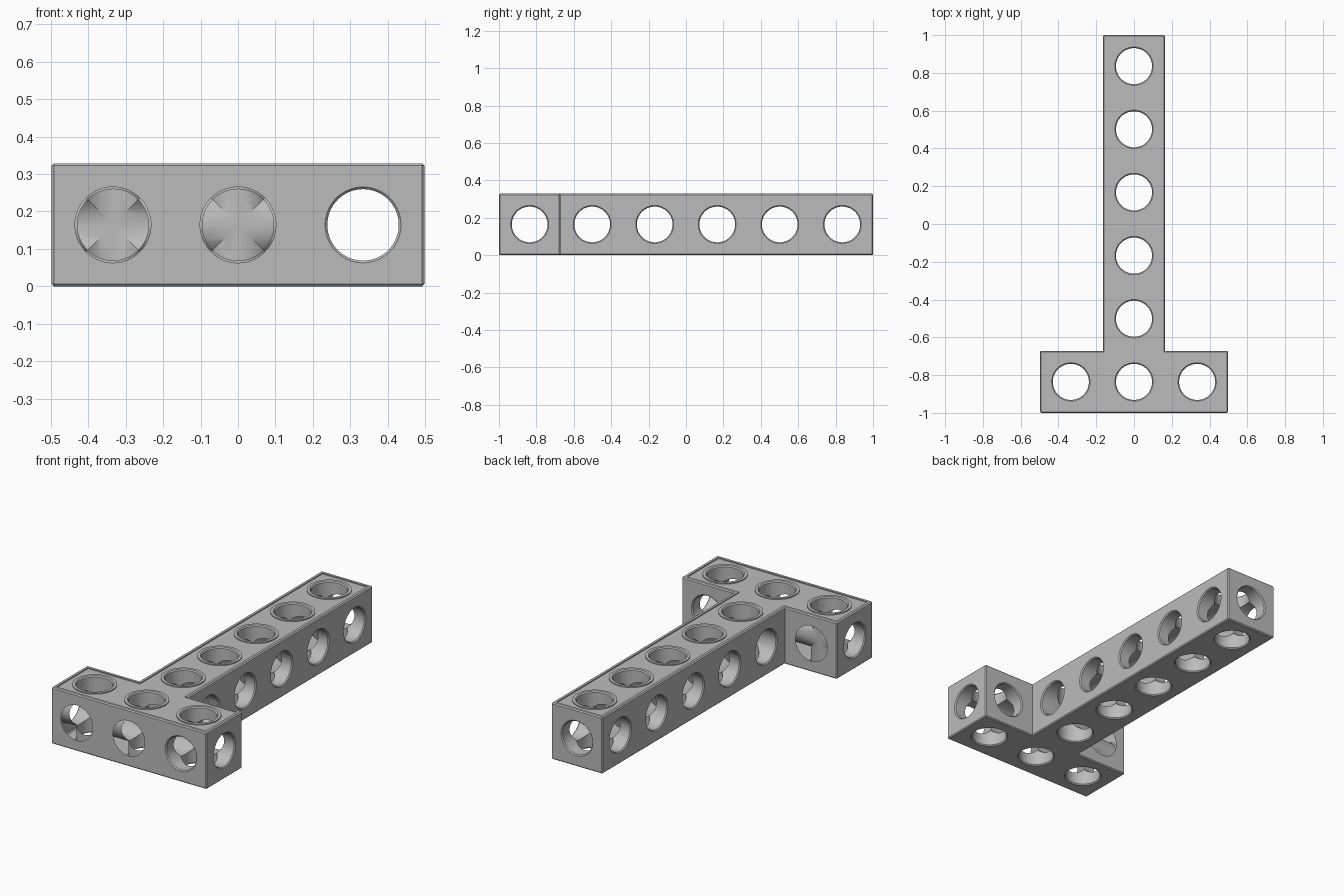
import bpy
import bmesh
import math
from mathutils import Matrix, Vector

PITCH, GAP = 0.3343, 0.006
SIZE = PITCH - GAP              # beam thickness
HALF = SIZE / 2
BAR = PITCH * 1.5 - GAP / 2     # half length of the crossbar
END = 1.0                       # half length of the stem
CHAMFER, BORE = 0.006, 0.0955
SEGMENTS = 48

if "Cube" in bpy.data.objects:
    bpy.data.objects.remove(bpy.data.objects["Cube"])

grey = bpy.data.materials.new("grey")
grey.use_nodes = True
grey.diffuse_color = (0.5, 0.5, 0.5, 1)
grey.node_tree.nodes["Principled BSDF"].inputs["Base Color"].default_value = (0.5, 0.5, 0.5, 1)


def finish(bm, name):
    bmesh.ops.recalc_face_normals(bm, faces=bm.faces)
    mesh = bpy.data.meshes.new(name)
    bm.to_mesh(mesh)
    bm.free()
    mesh.materials.append(grey)
    obj = bpy.data.objects.new(name, mesh)
    bpy.context.collection.objects.link(obj)
    return obj


def tee(name, inset, z0, z1, chamfer=0):
    """T-shaped slab, shrunk by the inset."""
    w, b, e, step = HALF - inset, BAR - inset, END - inset, SIZE - END - inset
    right = [(b, -e), (b, step), (w, step), (w, e)]
    outline = right + [(-x, y) for x, y in reversed(right)]
    bm = bmesh.new()
    face = bm.faces.new([bm.verts.new((x, y, z0)) for x, y in outline])
    top = bmesh.ops.extrude_face_region(bm, geom=[face])["geom"]
    bmesh.ops.translate(bm, vec=(0, 0, z1 - z0),
                        verts=[v for v in top if isinstance(v, bmesh.types.BMVert)])
    bmesh.ops.recalc_face_normals(bm, faces=bm.faces)
    if chamfer:
        edges = [ed for ed in bm.edges if ed.is_convex]
        bmesh.ops.bevel(bm, geom=edges, offset=chamfer, segments=1,
                        affect='EDGES', profile=0.5)
    return finish(bm, name)


def bore(start, end, radius=BORE, flare=CHAMFER):
    """Round cutter from one face to the other, widening at both mouths."""
    start, end = Vector(start), Vector(end)
    length = (end - start).length
    out = 0.01
    profile = [(radius + flare + (out if flare else 0), -out), (radius, flare),
               (radius, length - flare),
               (radius + flare + (out if flare else 0), length + out)]
    bm = bmesh.new()
    rings = []
    for r, z in profile:
        rings.append([bm.verts.new((r * math.cos(a), r * math.sin(a), z))
                      for a in (math.tau * (i + 0.37) / SEGMENTS for i in range(SEGMENTS))])
    for low, high in zip(rings, rings[1:]):
        for i in range(SEGMENTS):
            j = (i + 1) % SEGMENTS
            bm.faces.new((low[i], low[j], high[j], high[i]))
    bm.faces.new(rings[0])
    bm.faces.new(rings[-1])
    turn = (end - start).to_track_quat('Z', 'Y').to_matrix().to_4x4()
    bm.transform(Matrix.Translation(start) @ turn)
    return finish(bm, "bore_cutter")


def cut(target, cutter):
    mod = target.modifiers.new("cut", 'BOOLEAN')
    mod.operation, mod.solver, mod.object = 'DIFFERENCE', 'EXACT', cutter
    cutter.hide_render = True
    bpy.context.view_layer.objects.active = target
    bpy.ops.object.modifier_apply(modifier=mod.name)
    bpy.data.objects.remove(cutter)


rows = [-END + HALF + PITCH * i for i in range(6)]
columns = [-PITCH, 0, PITCH]
upright = [(0, y) for y in rows] + [(-PITCH, rows[0]), (PITCH, rows[0])]

beam = tee("tee_beam", 0, 0, SIZE, CHAMFER)

# Shallow recess in the top, leaving a border and a collar around each hole
recess = tee("recess_cutter", 0.02, SIZE - 0.006, SIZE + 0.02)
for x, y in upright:
    cut(recess, bore((x, y, SIZE - 0.05), (x, y, SIZE + 0.05), 0.118, 0))
cut(beam, recess)

# Holes from top to bottom
for x, y in upright:
    cut(beam, bore((x, y, 0), (x, y, SIZE)))

# Holes from side to side
for i, y in enumerate(rows):
    reach = BAR if i == 0 else HALF
    cut(beam, bore((-reach, y, HALF), (reach, y, HALF)))

# Holes from front to back
for x in columns:
    back = END if x == 0 else SIZE - END
    cut(beam, bore((x, -END, HALF), (x, back, HALF)))

# Smooth bores with crisp edges
bpy.ops.object.select_all(action='DESELECT')
beam.select_set(True)
bpy.context.view_layer.objects.active = beam
bpy.ops.object.shade_smooth_by_angle(angle=math.radians(30))
